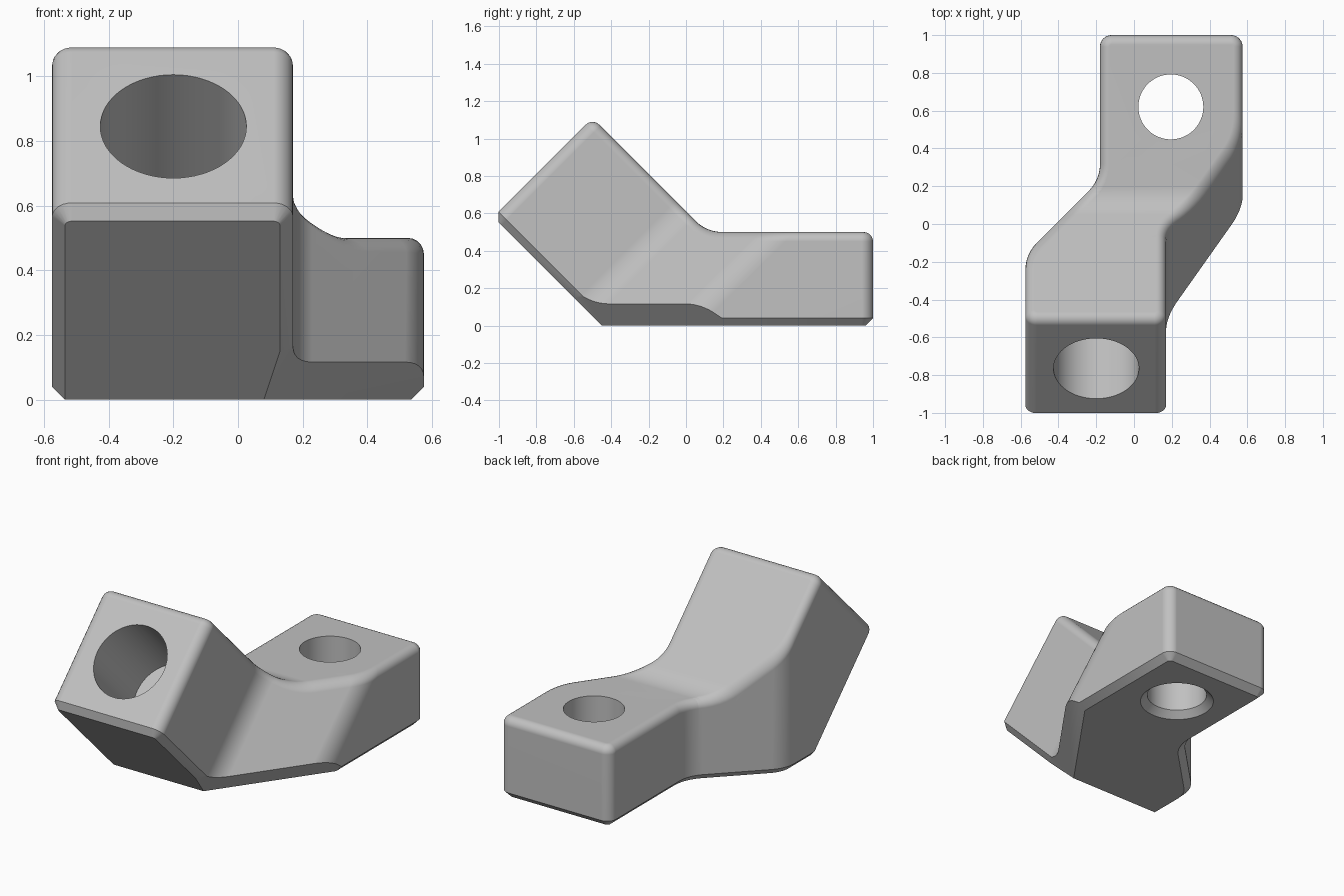
import bpy, bmesh, math
from mathutils import Vector

if "Cube" in bpy.data.objects:
    bpy.data.objects.remove(bpy.data.objects["Cube"])

R2 = math.sqrt(2)
CHAMFER, CORNER, BEND, RIM = 0.04, 0.06, 0.2, 0.05
LEFT, RIGHT, NECK_L, NECK_R = -0.575, 0.575, -0.18, 0.17


def outline(corners, inset=0.0, steps=6):
    """Rounded counter-clockwise outline from (a, b, radius) corners, moved inwards."""
    pts = []
    n = len(corners)
    for i, (a, b, radius) in enumerate(corners):
        p = Vector((a, b))
        e1 = (p - Vector(corners[i - 1][:2])).normalized()
        e2 = (Vector(corners[(i + 1) % n][:2]) - p).normalized()
        n1, n2 = Vector((-e1.y, e1.x)), Vector((-e2.y, e2.x))
        p = p + (n1 + n2) * (inset / (1 + n1.dot(n2)))
        if radius == 0:
            pts.append(p)
            continue
        r = radius - inset if e1.cross(e2) > 0 else radius + inset
        half = (-e1).angle(e2) / 2
        centre = p + (e2 - e1).normalized() * (r / math.sin(half))
        reach = r / math.tan(half)
        v0, v1 = p - e1 * reach - centre, p + e2 * reach - centre
        for k in range(steps + 1):
            pts.append(centre + v0.lerp(v1, k / steps).normalized() * r)
    return pts


def loft(name, rings):
    """Closed solid through rings of equal point count."""
    bm = bmesh.new()
    rows = [[bm.verts.new(p) for p in ring] for ring in rings]
    n = len(rows[0])
    for low, high in zip(rows, rows[1:]):
        for i in range(n):
            j = (i + 1) % n
            bm.faces.new((low[i], low[j], high[j], high[i]))
    bm.faces.new(rows[0])
    bm.faces.new(rows[-1])
    bmesh.ops.recalc_face_normals(bm, faces=bm.faces[:])
    mesh = bpy.data.meshes.new(name)
    bm.to_mesh(mesh)
    bm.free()
    obj = bpy.data.objects.new(name, mesh)
    bpy.context.collection.objects.link(obj)
    return obj


def combine(obj, tool, operation):
    """Apply a boolean and drop the tool."""
    tool.hide_render = True
    mod = obj.modifiers.new("cut", 'BOOLEAN')
    mod.operation, mod.solver, mod.object = operation, 'EXACT', tool
    bpy.context.view_layer.objects.active = obj
    bpy.ops.object.modifier_apply(modifier=mod.name)
    bpy.data.objects.remove(tool)


def tilted(x, t, q):
    """Raised arm frame: t runs down the arm, q through its thickness."""
    return Vector((x, (-0.45 + R2 * (q + t)) / 2, (-0.45 + R2 * (q - t)) / 2))


def circle(radius, x, b):
    return [(x + radius * math.cos(k * math.tau / 64),
             b + radius * math.sin(k * math.tau / 64)) for k in range(64)]


# Flat arm plan with upright walls and a chamfered base
plan = [(LEFT, -1.5, 0), (RIGHT, -1.5, 0), (RIGHT, 1, CORNER),
        (NECK_L, 1, CORNER), (NECK_L, 0.235, BEND), (LEFT, -0.16, BEND)]
bracket = loft("bracket", [[(p.x, p.y, z) for p in outline(plan, d)]
                           for d, z in ((CHAMFER, 0), (0, CHAMFER), (0, 1.6))])

# Raised arm plan, swept square to that arm
end_t = -1.61 / R2
arm = [(LEFT, end_t, CORNER), (NECK_R, end_t, CORNER), (NECK_R, -0.431, BEND),
       (RIGHT, -0.026, BEND), (RIGHT, 0.85, 0), (LEFT, 0.85, 0)]
combine(bracket, loft("raised_arm_tool",
                      [[tilted(p.x, p.y, q) for p in outline(arm, d)]
                       for d, q in ((CHAMFER, 0), (0, CHAMFER), (0, 1.55))]), 'INTERSECT')

# Side profile giving the upper surface with its hollow bend
side = [(-1.4, -0.3, 0), (1.3, -0.3, 0), (1.3, 0.5, 0),
        (0.11, 0.5, BEND), (-0.8, 1.41, 0), (-1.4, 1.41, 0)]
combine(bracket, loft("profile_tool", [[(x, p.x, p.y) for p in outline(side)]
                                       for x in (-0.8, 0.8)]), 'INTERSECT')

# Wide chamfer below the slanting wall
along = Vector((1, R2, 0)).normalized()
out = Vector((along.y, -along.x, 0))
normal = (out - Vector((0, 0, 0.85))).normalized()
across = normal.cross(along)
start = Vector((0.08, -0.45, 0)) + along * 0.4
combine(bracket, loft("wedge_tool",
                      [[start + normal * h + along * a + across * b
                        for a, b in ((-1, -1), (1, -1), (1, 1), (-1, 1))]
                       for h in (0, 1)]), 'DIFFERENCE')


# Round the upper rim
def is_top(face):
    n = face.normal
    return abs(n.x) < 0.02 and n.y > -0.02 and n.z > 0.69


bm = bmesh.new()
bm.from_mesh(bracket.data)
bmesh.ops.remove_doubles(bm, verts=bm.verts[:], dist=0.0003)
bmesh.ops.dissolve_limit(bm, angle_limit=0.02, verts=bm.verts[:], edges=bm.edges[:])
bm.normal_update()
rim = [e for e in bm.edges if len(e.link_faces) == 2
       and is_top(e.link_faces[0]) != is_top(e.link_faces[1])
       and e.calc_face_angle(0) > 0.6]
bmesh.ops.bevel(bm, geom=rim, offset=RIM, offset_type='OFFSET', segments=5,
                profile=0.5, affect='EDGES', clamp_overlap=False)
bmesh.ops.recalc_face_normals(bm, faces=bm.faces[:])
bm.to_mesh(bracket.data)
bm.free()

# Countersunk through hole in the flat arm
combine(bracket, loft("flat_hole_tool",
                      [[(x, y, z) for x, y in circle(r, 0.195, 0.62)]
                       for r, z in ((0.252, -0.04), (0.172, 0.04), (0.172, 0.8))]),
        'DIFFERENCE')

# Blind hole running down the raised arm
middle_q = (0.08 + 0.45) / R2
combine(bracket, loft("raised_hole_tool",
                      [[tilted(x, t, q) for x, q in circle(0.226, -0.2, middle_q)]
                       for t in (end_t - 0.2, end_t + 0.55)]), 'DIFFERENCE')

# Grey finish and smooth rounds
grey = bpy.data.materials.new("plain_grey")
grey.use_nodes = True
colour = (0.53, 0.53, 0.53, 1)
grey.diffuse_color = colour
grey.node_tree.nodes["Principled BSDF"].inputs["Base Color"].default_value = colour
bracket.data.materials.clear()
bracket.data.materials.append(grey)
for face in bracket.data.polygons:
    face.material_index = 0
for obj in bpy.context.selected_objects:
    obj.select_set(False)
bracket.select_set(True)
bpy.context.view_layer.objects.active = bracket
bpy.ops.object.shade_smooth_by_angle(angle=math.radians(30))
weighted = bracket.modifiers.new("even_shading", 'WEIGHTED_NORMAL')
weighted.keep_sharp = True
